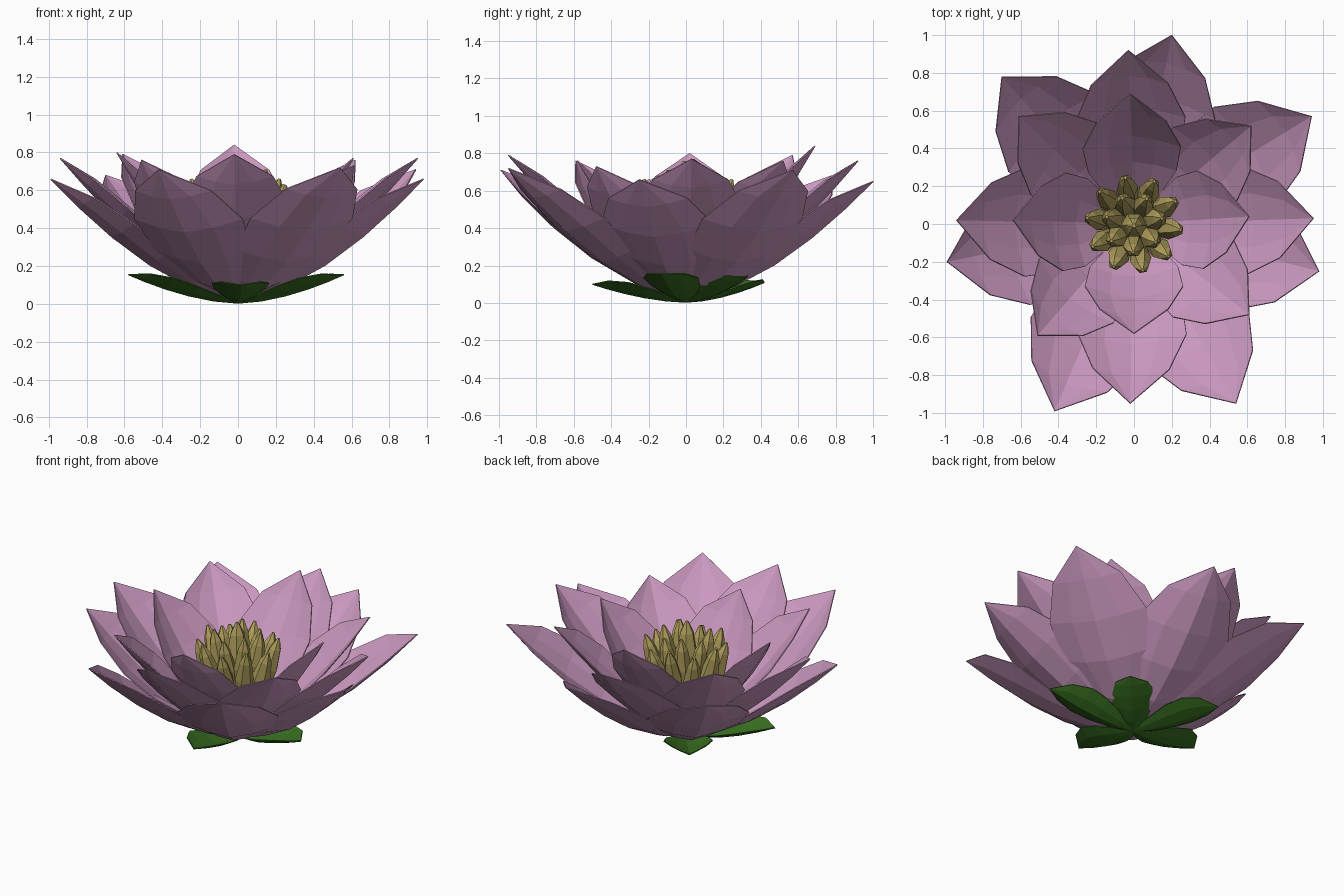
import bpy, bmesh, math
from mathutils import Vector, Matrix

if "Cube" in bpy.data.objects:
    bpy.data.objects.remove(bpy.data.objects["Cube"])


def material(name, rgb):
    m = bpy.data.materials.new(name)
    m.diffuse_color = (*rgb, 1)
    m.use_nodes = True
    m.node_tree.nodes["Principled BSDF"].inputs["Base Color"].default_value = m.diffuse_color
    return m


PINK = material("petal_pink", (0.60, 0.32, 0.53))
GREEN = material("leaf_green", (0.04, 0.16, 0.015))
GOLD = material("stamen_gold", (0.45, 0.36, 0.11))


def finish(name, bm, mat):
    bmesh.ops.recalc_face_normals(bm, faces=bm.faces)
    me = bpy.data.meshes.new(name)
    bm.to_mesh(me)
    bm.free()
    me.materials.append(mat)
    ob = bpy.data.objects.new(name, me)
    bpy.context.collection.objects.link(ob)
    return ob


# Width along the petal: (fraction of reach, fraction of half width)
OUTLINE = [(0.0, 0.15), (0.22, 0.55), (0.45, 0.90), (0.66, 1.0), (0.85, 0.70)]
COLUMNS = (-1, -0.5, 0, 0.5, 1)


def petal(name, tip, half, cup, base, power, mat, thick=0.006):
    """Cupped pointed blade from the flower centre out to the tip point."""
    x, y, zt = tip
    reach = math.hypot(x, y)
    out = Vector((x / reach, y / reach, 0))
    side = Vector((-out.y, out.x, 0))
    r0, z0 = base
    bm = bmesh.new()

    def mid(t):
        return out * (r0 + (reach - r0) * t) + Vector((0, 0, z0 + (zt - z0) * t ** power))

    rows = []
    for t, w in OUTLINE:
        tangent = (mid(t + 0.02) - mid(t)).normalized()
        normal = tangent.cross(side)
        if normal.z < 0:
            normal = -normal
        rows.append([bm.verts.new(mid(t) + side * (u * w * half)
                                  + normal * (cup * w * abs(u) ** 1.5)) for u in COLUMNS])
    for a, b in zip(rows, rows[1:]):
        for i in range(4):
            bm.faces.new((a[i], a[i + 1], b[i + 1], b[i]))
    end = bm.verts.new(mid(1))
    for i in range(4):
        bm.faces.new((rows[-1][i], rows[-1][i + 1], end))
    ob = finish(name, bm, mat)
    mod = ob.modifiers.new("thickness", "SOLIDIFY")
    mod.thickness = thick
    mod.offset = 0


# Outer ring of seven wide petals
outer = [(0.20, 1.0, 0.65), (0.94, 0.57, 0.71), (0.98, -0.25, 0.66), (0.54, -0.95, 0.72),
         (-0.42, -0.99, 0.71), (-0.99, -0.20, 0.66), (-0.70, 0.78, 0.68)]
for i, tip in enumerate(outer):
    petal(f"outer_petal_{i}", tip, 0.31, 0.09, (0.04, 0.03), 1.6, PINK)

# Middle ring of four petals
middle = [(0.95, 0.03, 0.77), (-0.03, 0.92, 0.76), (-0.94, 0.02, 0.77), (-0.02, -0.95, 0.79)]
for i, tip in enumerate(middle):
    petal(f"middle_petal_{i}", tip, 0.29, 0.09, (0.04, 0.06), 1.5, PINK)

# Inner diagonal petals
diagonal = [(0.62, 0.52, 0.76), (-0.61, 0.57, 0.79), (-0.51, -0.59, 0.76), (0.61, -0.48, 0.73)]
for i, tip in enumerate(diagonal):
    petal(f"diagonal_petal_{i}", tip, 0.26, 0.08, (0.04, 0.07), 1.5, PINK)

# Innermost upright petals
inner = [(0.61, 0.04, 0.77), (-0.02, 0.69, 0.84), (-0.64, 0.02, 0.80), (0.0, -0.58, 0.76)]
for i, tip in enumerate(inner):
    petal(f"inner_petal_{i}", tip, 0.26, 0.08, (0.04, 0.09), 1.5, PINK)

# Five green leaves below
leaves = [(0.56, -0.13, 0.155), (0.30, 0.32, 0.14), (-0.32, 0.42, 0.11),
          (-0.58, -0.12, 0.155), (0.02, -0.50, 0.10)]
for i, tip in enumerate(leaves):
    petal(f"base_leaf_{i}", tip, 0.15, 0.06, (0.0, 0.004), 1.7, GREEN)

# Golden stamens: faceted six-sided buds
BUD = [(0.0, 0.4), (0.35, 0.8), (0.65, 1.0), (0.88, 0.65), (1.0, 0.15)]


def stamen(name, foot, tip, radius):
    foot, tip = Vector(foot), Vector(tip)
    axis = tip - foot
    turn = axis.to_track_quat('Z', 'Y').to_matrix()
    bm = bmesh.new()
    rings = []
    for t, w in BUD:
        rings.append([bm.verts.new(foot + axis * t + turn @ Vector(
            (radius * w * math.cos(k * math.pi / 3), radius * w * math.sin(k * math.pi / 3), 0)))
            for k in range(6)])
    for a, b in zip(rings, rings[1:]):
        for k in range(6):
            bm.faces.new((a[k], a[(k + 1) % 6], b[(k + 1) % 6], b[k]))
    bm.faces.new(rings[0])
    bm.faces.new(rings[-1])
    finish(name, bm, GOLD)


stamen("centre_stamen", (0, 0, 0.15), (0, -0.01, 0.76), 0.07)
for count, r0, r1, z0, z1, rad, shift in ((7, 0.05, 0.15, 0.12, 0.71, 0.058, 0.2),
                                          (10, 0.08, 0.25, 0.10, 0.66, 0.058, 0.5)):
    for i in range(count):
        a = shift + 2 * math.pi * i / count
        c, s = math.cos(a), math.sin(a)
        top = z1 - 0.03 * (i % 2)
        stamen(f"stamen_{count}_{i}", (r0 * c, r0 * s, z0), (r1 * c, r1 * s, top), rad)
